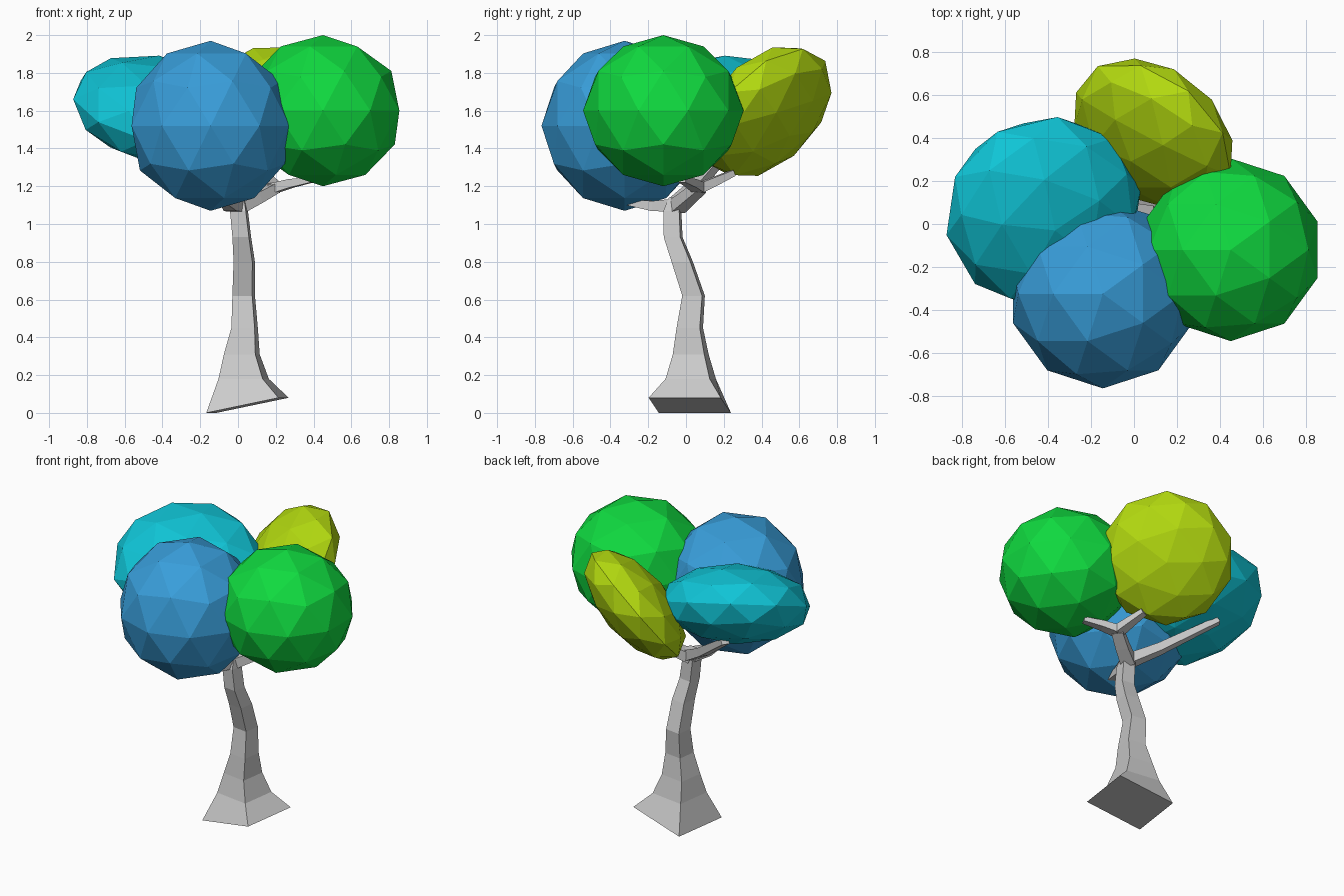
import bpy, bmesh, math
from mathutils import Vector, Matrix

if "Cube" in bpy.data.objects:
    bpy.data.objects.remove(bpy.data.objects["Cube"])


def loft(bm, rings):
    """Skin four-sided rings and cap both ends."""
    loops = [[bm.verts.new(p) for p in ring] for ring in rings]
    for a, b in zip(loops, loops[1:]):
        for i in range(4):
            j = (i + 1) % 4
            bm.faces.new((a[i], a[j], b[j], b[i]))
    bm.faces.new(loops[0][::-1])
    bm.faces.new(loops[-1])


def finish(bm, name):
    bmesh.ops.recalc_face_normals(bm, faces=bm.faces)
    mesh = bpy.data.meshes.new(name)
    bm.to_mesh(mesh)
    bm.free()
    obj = bpy.data.objects.new(name, mesh)
    bpy.context.collection.objects.link(obj)
    return obj


CORNERS = ((-1, -1), (1, -1), (1, 1), (-1, 1))


def trunk_ring(x, y, z, h, slope=0.0):
    rot = Matrix.Rotation(math.radians(-8), 3, 'Z')
    ring = []
    for cx, cy in CORNERS:
        p = rot @ Vector((cx * h, cy * h, 0))
        ring.append(Vector((x, y, z + slope * cx)) + p)
    return ring


def branch(name, path):
    """Four-sided tapered branch through (x, y, z, half width) points."""
    pts = [Vector(p[:3]) for p in path]
    rings = []
    for i, p in enumerate(pts):
        t = (pts[min(i + 1, len(pts) - 1)] - pts[max(i - 1, 0)]).normalized()
        side = t.cross(Vector((0, 0, 1))).normalized()
        up = side.cross(t)
        h = path[i][3]
        rings.append([p + side * a * h + up * b * h * 0.75 for a, b in CORNERS])
    bm = bmesh.new()
    loft(bm, rings)
    return finish(bm, name)


# Trunk: flared, gently swaying, on a slanted foot
bm = bmesh.new()
loft(bm, [
    trunk_ring(0.05, 0.02, 0.04, 0.193, 0.04),
    trunk_ring(0.03, 0.025, 0.18, 0.118),
    trunk_ring(0.02, 0.025, 0.31, 0.084),
    trunk_ring(0.035, 0.02, 0.45, 0.062),
    trunk_ring(0.03, 0.04, 0.62, 0.053),
    trunk_ring(0.033, -0.02, 0.80, 0.050),
    trunk_ring(0.02, -0.068, 0.93, 0.044),
    trunk_ring(0.005, -0.072, 1.07, 0.042),
    trunk_ring(0.0, -0.05, 1.14, 0.036),
])
finish(bm, "trunk")

# Branches, one to each crown, two sharing a limb
fork = (0.19, 0.07, 1.19)
branch("right_limb", [(0, -0.05, 1.09, 0.045), (0.1, 0.01, 1.14, 0.04), (*fork, 0.036)])
branch("right_branch", [(*fork, 0.036), (0.28, 0.03, 1.215, 0.03), (0.39, -0.02, 1.235, 0.02)])
branch("back_branch", [(*fork, 0.036), (0.165, 0.15, 1.225, 0.03), (0.13, 0.25, 1.27, 0.022)])
branch("front_branch", [(0, -0.05, 1.10, 0.045), (-0.04, -0.17, 1.095, 0.036), (-0.07, -0.31, 1.115, 0.02)])
branch("left_branch", [(0, -0.05, 1.10, 0.045), (-0.16, 0.05, 1.2, 0.036), (-0.47, 0.25, 1.43, 0.025)])


# Leaf crowns: low-poly balls, flattened along a given axis
def crown(name, centre, radius, thickness, axis, colour):
    bm = bmesh.new()
    bmesh.ops.create_icosphere(bm, subdivisions=2, radius=1)
    turn = Vector(axis).to_track_quat('Z', 'Y').to_matrix().to_4x4()
    bm.transform(Matrix.Translation(centre) @ turn
                 @ Matrix.Diagonal((radius, radius, thickness, 1)))
    obj = finish(bm, name)
    mat = bpy.data.materials.new(name + "_colour")
    mat.diffuse_color = (*colour, 1)
    mat.use_nodes = True
    mat.node_tree.nodes["Principled BSDF"].inputs["Base Color"].default_value = mat.diffuse_color
    obj.data.materials.append(mat)


crown("front_crown", (-0.145, -0.325, 1.52), 0.44, 0.45, (0, 0, 1), (0.04, 0.34, 0.70))
crown("right_crown", (0.45, -0.12, 1.60), 0.425, 0.40, (0, 0, 1), (0.005, 0.70, 0.05))
crown("left_crown", (-0.42, 0.06, 1.60), 0.47, 0.25, (0.21, -0.36, 0.91), (0.005, 0.56, 0.68))
crown("back_crown", (0.09, 0.42, 1.595), 0.42, 0.21, (0.5, 0.61, -0.61), (0.45, 0.70, 0.005))
